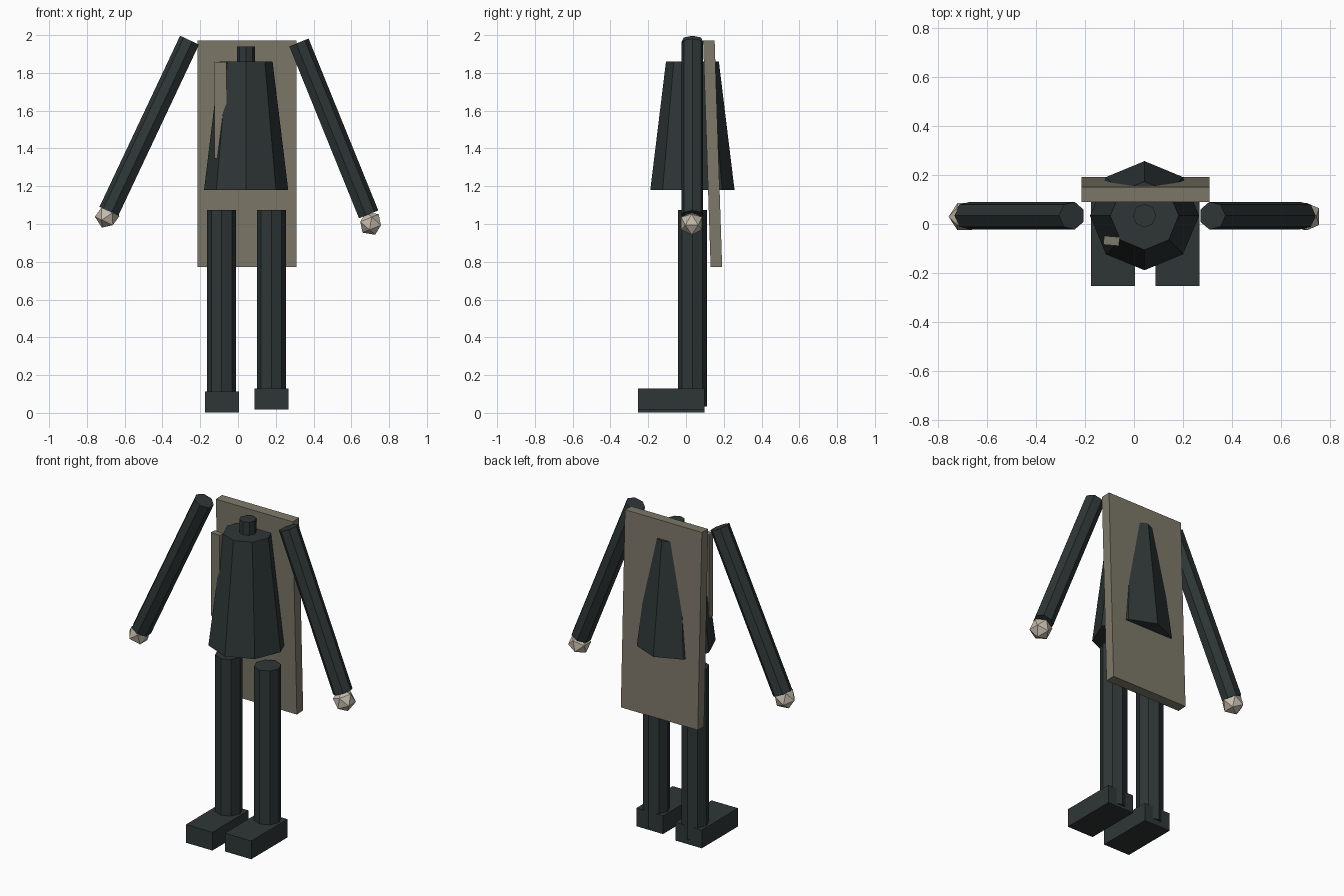
import bpy, bmesh, math
from mathutils import Matrix, Vector

if "Cube" in bpy.data.objects:
    bpy.data.objects.remove(bpy.data.objects["Cube"])


def make_material(name, rgb):
    m = bpy.data.materials.new(name)
    m.diffuse_color = (*rgb, 1.0)
    m.use_nodes = True
    m.node_tree.nodes["Principled BSDF"].inputs["Base Color"].default_value = m.diffuse_color
    return m


DARK = make_material("dark_slate", (0.028, 0.037, 0.037))
TAN = make_material("dull_tan", (0.205, 0.188, 0.141))
PALE = make_material("pale_stone", (0.56, 0.50, 0.41))
CX, CY = 0.043, 0.034   # body axis


def finish(name, bm, mat, loc, rot=(0, 0, 0)):
    bmesh.ops.recalc_face_normals(bm, faces=bm.faces)
    me = bpy.data.meshes.new(name)
    bm.to_mesh(me)
    bm.free()
    me.materials.append(mat)
    ob = bpy.data.objects.new(name, me)
    ob.location = loc
    ob.rotation_euler = rot
    bpy.context.collection.objects.link(ob)
    return ob


def prism(name, sides, r_bottom, r_top, height, loc, mat, rot=(0, 0, 0), phase=0.0):
    """Capped frustum centred on loc, first corner at angle phase from +x."""
    bm = bmesh.new()
    rings = []
    for r, z in ((r_bottom, -height / 2), (r_top, height / 2)):
        rings.append([bm.verts.new((r * math.cos(phase + math.tau * i / sides),
                                    r * math.sin(phase + math.tau * i / sides), z))
                      for i in range(sides)])
    for i in range(sides):
        j = (i + 1) % sides
        bm.faces.new((rings[0][i], rings[0][j], rings[1][j], rings[1][i]))
    bm.faces.new(rings[0][::-1])
    bm.faces.new(rings[1])
    return finish(name, bm, mat, loc, rot)


def box(name, size, loc, mat, rot=(0, 0, 0)):
    bm = bmesh.new()
    bmesh.ops.create_cube(bm, size=1.0)
    bmesh.ops.scale(bm, vec=size, verts=bm.verts)
    return finish(name, bm, mat, loc, rot)


# Torso (its back edge pokes through the cape) and neck
prism("torso", 8, 0.223, 0.140, 0.68, (CX, CY, 1.52), DARK)
prism("neck", 8, 0.048, 0.048, 0.09, (CX, CY, 1.895), DARK)

# Slightly tilted cape board and the strap let into the chest
box("cape", (0.523, 0.061, 1.20), (0.0475, 0.141, 1.372), TAN, (math.radians(1.9), 0, 0))
box("chest_strap", (0.064, 0.036, 0.511), (-0.092, -0.069, 1.601), TAN,
    (0, 0, math.radians(-5)))

# Legs and feet
for side, leg_x, foot_x, foot_z in (("left", -0.087, -0.086, 0.057),
                                    ("right", 0.177, 0.178, 0.074)):
    prism(side + "_leg", 8, 0.077, 0.077, 1.04, (leg_x, CY, 0.555), DARK)
    box(side + "_foot", (0.18, 0.352, 0.112), (foot_x, -0.078, foot_z), DARK)

# Splayed arms with faceted hands
for side, top, low, hand, phase in (
        ("left", (-0.254, 1.972), (-0.681, 1.066), (-0.693, 1.04), math.pi),
        ("right", (0.320, 1.960), (0.689, 1.050), (0.702, 1.003), 0.0)):
    dx, dz = top[0] - low[0], top[1] - low[1]
    tilt = math.atan2(dx, dz)
    mid = ((top[0] + low[0]) / 2, CY, (top[1] + low[1]) / 2)
    prism(side + "_arm", 7, 0.058, 0.058, math.hypot(dx, dz), mid, DARK,
          (0, tilt, 0), phase)
    bm = bmesh.new()
    bmesh.ops.create_icosphere(bm, subdivisions=1, radius=0.065)
    finish(side + "_hand", bm, PALE, (hand[0], 0.03, hand[1]), (0, tilt, 0))
